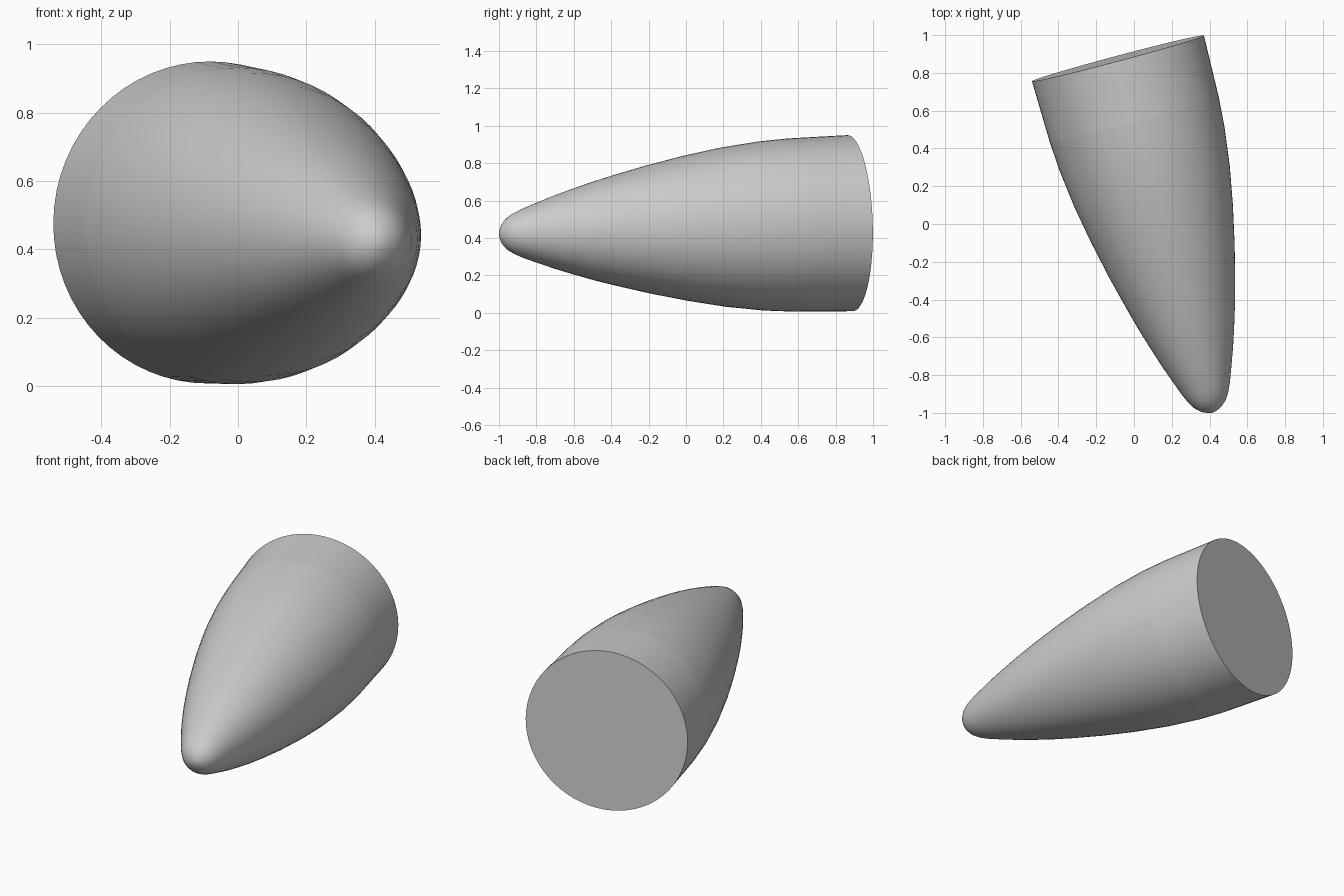
import bpy, bmesh, math
from mathutils import Vector

if "Cube" in bpy.data.objects:
    bpy.data.objects.remove(bpy.data.objects["Cube"])

TIP = Vector((0.415, -1.0, 0.42))
BASE = Vector((-0.085, 0.877, 0.479))
AXIS = (BASE - TIP).normalized()
LENGTH = (BASE - TIP).length
SIDES = 64


def lathe(name, profile, cap_end=False):
    """Revolve (distance from tip, radius) points about the tilted axis."""
    bm = bmesh.new()
    rings = []
    for t, r in profile:
        if r == 0:
            rings.append([bm.verts.new((0, 0, t))])
        else:
            rings.append([bm.verts.new((r * math.cos(2 * math.pi * i / SIDES),
                                        r * math.sin(2 * math.pi * i / SIDES), t))
                          for i in range(SIDES)])
    for a, b in zip(rings, rings[1:]):
        for i in range(SIDES):
            j = (i + 1) % SIDES
            if len(a) == 1:
                bm.faces.new((a[0], b[j], b[i]))
            else:
                bm.faces.new((a[i], a[j], b[j], b[i]))
    if cap_end:
        bm.faces.new(rings[-1])
    bmesh.ops.recalc_face_normals(bm, faces=bm.faces)
    mesh = bpy.data.meshes.new(name)
    bm.to_mesh(mesh)
    bm.free()
    ob = bpy.data.objects.new(name, mesh)
    bpy.context.collection.objects.link(ob)
    ob.location = TIP
    ob.rotation_euler = AXIS.to_track_quat('Z', 'Y').to_euler()
    bpy.ops.object.select_all(action='DESELECT')
    ob.select_set(True)
    bpy.context.view_layer.objects.active = ob
    bpy.ops.object.shade_smooth_by_angle(angle=math.radians(40))
    return ob


SEAM = (1.61, 0.463)

# Blunt pointed nose swelling towards the base
lathe("nose_cone", [(0, 0), (0.006, 0.025), (0.02, 0.055), (0.045, 0.084),
                    (0.08, 0.107), (0.13, 0.130), (0.21, 0.160), (0.31, 0.196),
                    (0.415, 0.230), (0.52, 0.262), (0.644, 0.296), (0.83, 0.343),
                    (1.035, 0.388), (1.243, 0.426), (1.45, 0.452), SEAM])

# Near-cylindrical collar closed by a flat base
lathe("base_collar", [SEAM, (LENGTH, 0.471)], cap_end=True)
